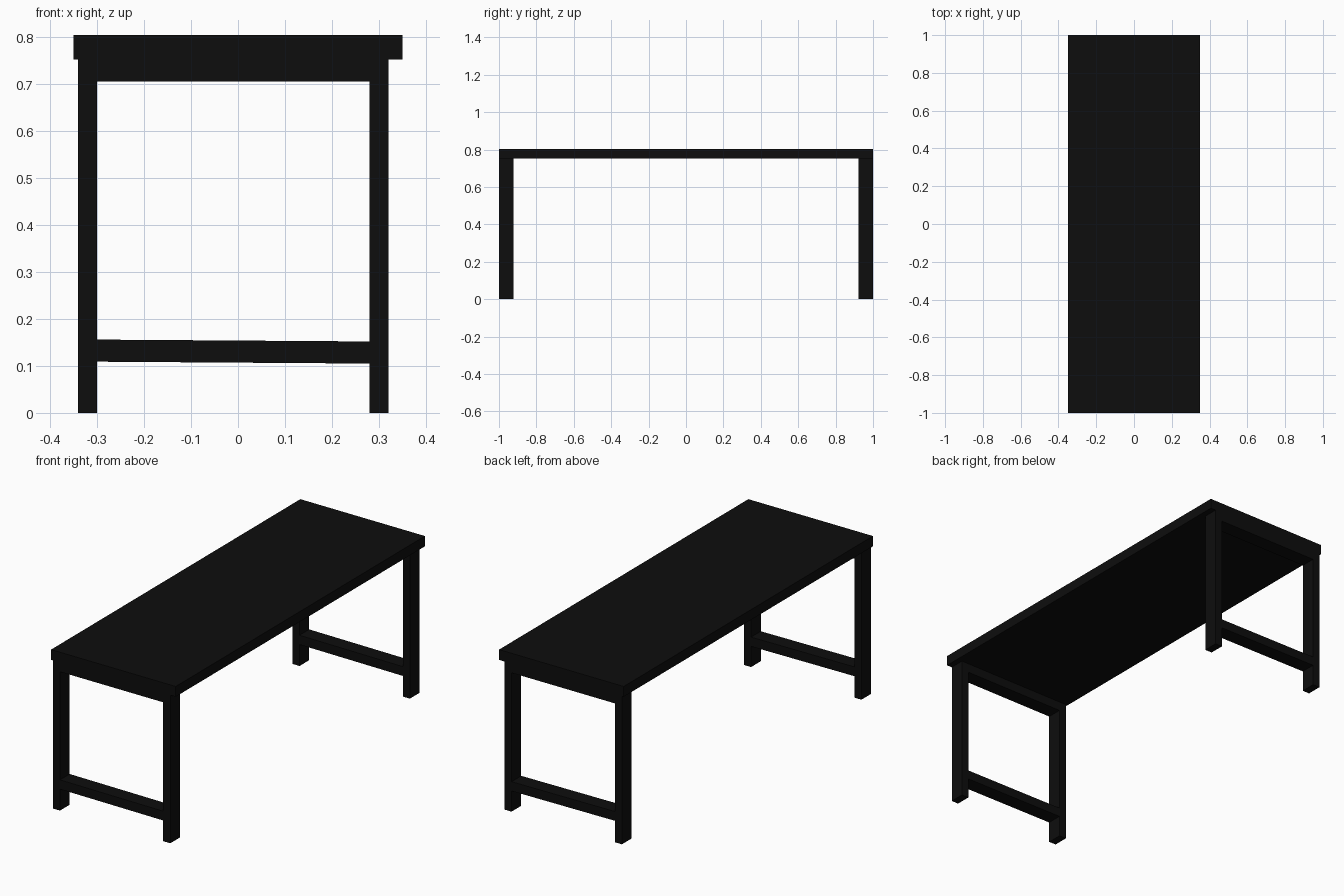
import bpy
import bmesh

if "Cube" in bpy.data.objects:
    bpy.data.objects.remove(bpy.data.objects["Cube"])

mat = bpy.data.materials.new("black")
mat.diffuse_color = (0.004, 0.004, 0.004, 1)
mat.use_nodes = True
mat.node_tree.nodes["Principled BSDF"].inputs["Base Color"].default_value = mat.diffuse_color


def box(name, x, y, z, drop=0.0):
    """Box between (min, max) ranges; drop lowers the +x end."""
    bm = bmesh.new()
    bmesh.ops.create_cube(bm, size=1)
    for v in bm.verts:
        right = v.co.x > 0
        v.co = (x[right], y[v.co.y > 0], z[v.co.z > 0] - (drop if right else 0))
    mesh = bpy.data.meshes.new(name)
    bm.to_mesh(mesh)
    bm.free()
    mesh.materials.append(mat)
    obj = bpy.data.objects.new(name, mesh)
    bpy.context.collection.objects.link(obj)
    return obj


# Tabletop
box("tabletop", (-0.35, 0.35), (-1, 1), (0.752, 0.804))

# End frames: two legs, an apron under the top and a slightly tilted stretcher
for end, y in (("front", (-1, -0.922)), ("back", (0.922, 1))):
    box(end + "_left_leg", (-0.34, -0.30), y, (0, 0.752))
    box(end + "_right_leg", (0.28, 0.32), y, (0, 0.752))
    box(end + "_apron", (-0.30, 0.28), y, (0.705, 0.752))
    box(end + "_stretcher", (-0.30, 0.28), y, (0.109, 0.156), drop=0.004)
